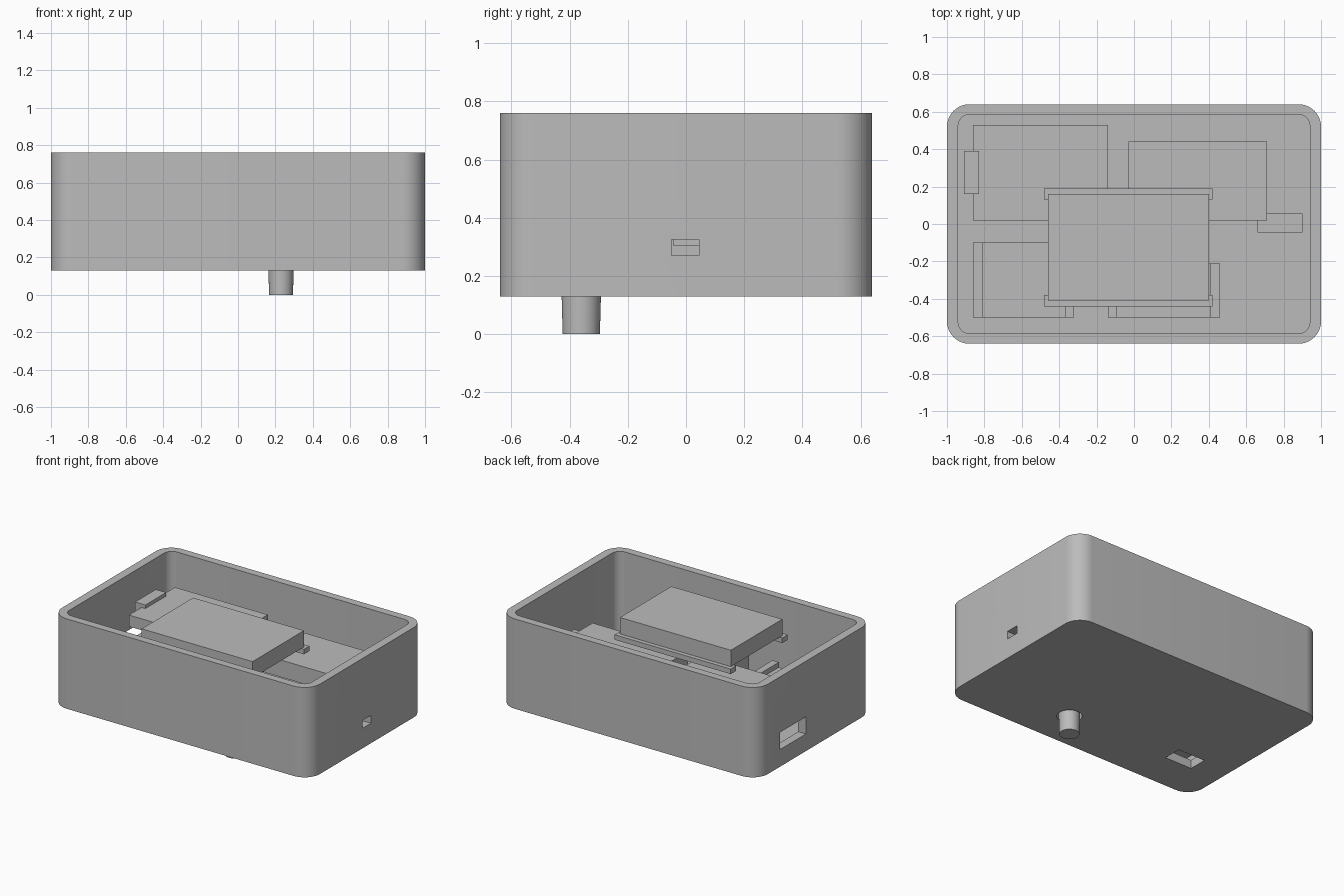
import bpy, bmesh, math

old = bpy.data.objects.get("Cube")
if old:
    bpy.data.objects.remove(old, do_unlink=True)

grey = bpy.data.materials.new("plain grey")
grey.use_nodes = True
COLOUR = (0.5, 0.5, 0.5, 1)
grey.diffuse_color = COLOUR
grey.node_tree.nodes["Principled BSDF"].inputs["Base Color"].default_value = COLOUR


def finish(name, bm):
    bmesh.ops.recalc_face_normals(bm, faces=bm.faces)
    mesh = bpy.data.meshes.new(name)
    bm.to_mesh(mesh)
    bm.free()
    mesh.materials.append(grey)
    obj = bpy.data.objects.new(name, mesh)
    bpy.context.collection.objects.link(obj)
    return obj


def box(name, xs, ys, zs, radius=0):
    """Box from ranges, with optional rounded vertical edges."""
    bm = bmesh.new()
    bmesh.ops.create_cube(bm, size=1)
    for v in bm.verts:
        v.co = [r[0] if c < 0 else r[1] for c, r in zip(v.co, (xs, ys, zs))]
    if radius:
        upright = [e for e in bm.edges
                   if abs(e.verts[0].co.z - e.verts[1].co.z) > 0.01]
        bmesh.ops.bevel(bm, geom=upright, offset=radius, segments=10,
                        profile=0.5, affect='EDGES')
    return finish(name, bm)


def round_post(name, x, y, zs, r_low, r_high):
    bm = bmesh.new()
    bmesh.ops.create_cone(bm, cap_ends=True, segments=48, radius1=r_low,
                          radius2=r_high, depth=zs[1] - zs[0])
    bmesh.ops.translate(bm, verts=bm.verts, vec=(x, y, sum(zs) / 2))
    return finish(name, bm)


def activate(obj):
    bpy.ops.object.select_all(action='DESELECT')
    obj.select_set(True)
    bpy.context.view_layer.objects.active = obj


def cut(target, cutter):
    cutter.hide_render = True
    mod = target.modifiers.new("cut", 'BOOLEAN')
    mod.operation = 'DIFFERENCE'
    mod.solver = 'EXACT'
    mod.object = cutter
    activate(target)
    bpy.ops.object.modifier_apply(modifier=mod.name)
    bpy.data.objects.remove(cutter, do_unlink=True)


def smooth(obj):
    activate(obj)
    bpy.ops.object.shade_smooth_by_angle(angle=math.radians(30))


# Open case with rounded corners
BASE, FLOOR, RIM = 0.13, 0.19, 0.76
case = box("case", (-1, 1), (-0.64, 0.64), (BASE, RIM), 0.12)
cut(case, box("cavity", (-0.94, 0.94), (-0.585, 0.585), (FLOOR, RIM + 0.1), 0.06))
# Port openings in both side walls, switch slot and knob hole in the floor
cut(case, box("right_port", (0.9, 1.1), (-0.05, 0.045), (0.27, 0.325)))
cut(case, box("left_port", (-1.1, -0.9), (0.1, 0.385), (0.25, 0.37)))
cut(case, box("switch_slot", (-0.78, -0.57), (-0.37, -0.24), (0.1, 0.23)))
cut(case, round_post("knob_hole", 0.23, -0.36, (0.1, 0.23), 0.08, 0.08))
smooth(case)

# Display block on two mounting bars
box("display", (-0.46, 0.40), (-0.41, 0.16), (0.60, 0.715))
for name, ys in (("back", (0.13, 0.19)), ("front", (-0.44, -0.38))):
    box(name + "_display_bar", (-0.48, 0.42), ys, (0.565, 0.60))

# Back circuit blocks with their connectors
box("left_circuit_block", (-0.86, -0.14), (0.02, 0.53), (0.46, 0.54))
box("left_connector", (-0.91, -0.83), (0.16, 0.39), (0.50, 0.565))
box("right_circuit_block", (-0.03, 0.71), (0.02, 0.44), (0.42, 0.54))
box("right_connector", (0.66, 0.90), (-0.045, 0.055), (0.305, 0.42))

# Front modules, each a slab held between two rails
for name, x0, x1, y1 in (("switch", -0.86, -0.32, -0.10),
                         ("knob", -0.14, 0.46, -0.21)):
    ys = (-0.5, y1)
    box(name + "_slab", (x0 + 0.05, x1 - 0.05), ys, (0.25, 0.32))
    box(name + "_left_rail", (x0, x0 + 0.05), ys, (FLOOR, 0.355))
    box(name + "_right_rail", (x1 - 0.05, x1), ys, (FLOOR, 0.355))

# Knob passing down through the floor
smooth(round_post("knob", 0.23, -0.36, (0, 0.26), 0.064, 0.071))
